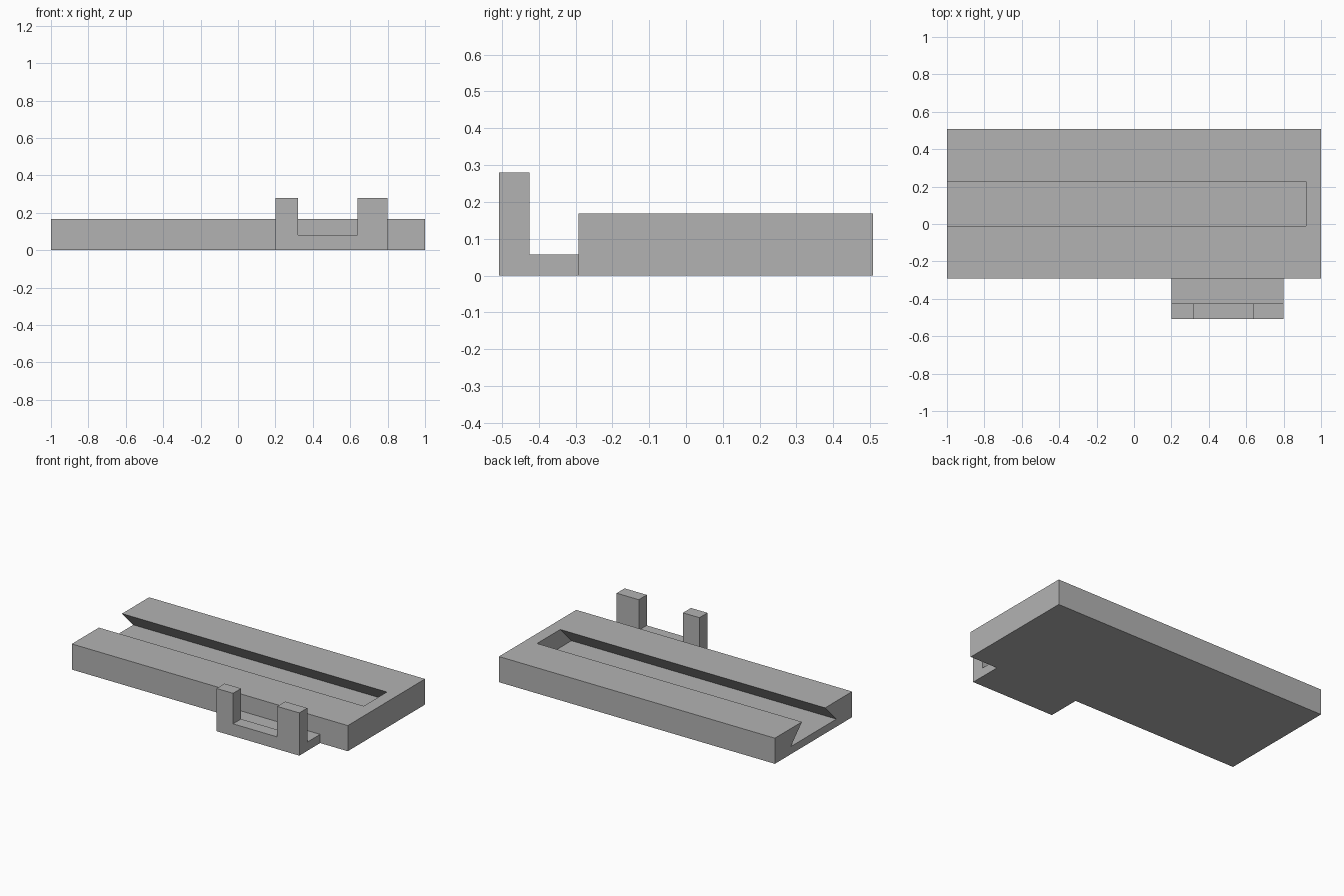
import bpy
import bmesh
from mathutils import Vector

old = bpy.data.objects.get("Cube")
if old:
    bpy.data.objects.remove(old, do_unlink=True)

grey = bpy.data.materials.new("plain grey")
grey.use_nodes = True
colour = (0.45, 0.45, 0.45, 1)
grey.diffuse_color = colour
grey.node_tree.nodes["Principled BSDF"].inputs["Base Color"].default_value = colour


def prism(name, profile, offset):
    """Extrude a closed 3D profile along an offset vector."""
    bm = bmesh.new()
    face = bm.faces.new([bm.verts.new(p) for p in profile])
    moved = bmesh.ops.extrude_face_region(bm, geom=[face])["geom"]
    verts = [v for v in moved if isinstance(v, bmesh.types.BMVert)]
    bmesh.ops.translate(bm, verts=verts, vec=Vector(offset))
    bmesh.ops.recalc_face_normals(bm, faces=bm.faces)
    mesh = bpy.data.meshes.new(name)
    bm.to_mesh(mesh)
    bm.free()
    mesh.materials.append(grey)
    obj = bpy.data.objects.new(name, mesh)
    bpy.context.collection.objects.link(obj)
    return obj


def box(name, x0, x1, y0, y1, z0, z1):
    base = [(x0, y0, z0), (x1, y0, z0), (x1, y1, z0), (x0, y1, z0)]
    return prism(name, base, (0, 0, z1 - z0))


# Long base block
top = 0.168
front, back = -0.292, 0.508
block = box("base_block", -1, 1, front, back, 0, top)

# Dovetail slot, open at one end; its sides continue above the block
mid, half, depth, flare, over = 0.108, 0.12, 0.118, 0.116, 0.02
spread = flare * over / depth
section = [(-half - flare, top - depth), (half + flare, top - depth),
           (half - spread, top + over), (-half + spread, top + over)]
start, end = -1.1, 0.92
cutter = prism("slot_cutter", [(start, mid + y, z) for y, z in section],
               (end - start, 0, 0))
cutter.hide_render = True
cutter.hide_viewport = True

cut = block.modifiers.new("dovetail slot", "BOOLEAN")
cut.operation = "DIFFERENCE"
cut.solver = "EXACT"
cut.object = cutter

# Apply the cut and drop the helper
bpy.context.view_layer.update()
graph = bpy.context.evaluated_depsgraph_get()
cut_mesh = bpy.data.meshes.new_from_object(block.evaluated_get(graph))
block.modifiers.clear()
block.data = cut_mesh
bpy.data.objects.remove(cutter, do_unlink=True)

# Side bracket: thin shelf and a notched upright wall
left, right = 0.2, 0.8
wall_front, wall_back = -0.508, -0.425
box("bracket_shelf", left, right, wall_back, front, 0, 0.057)
tall, notch = 0.28, 0.08
outline = [(left, 0), (right, 0), (right, tall), (0.64, tall),
           (0.64, notch), (0.32, notch), (0.32, tall), (left, tall)]
prism("bracket_wall", [(x, wall_front, z) for x, z in outline],
      (0, wall_back - wall_front, 0))
